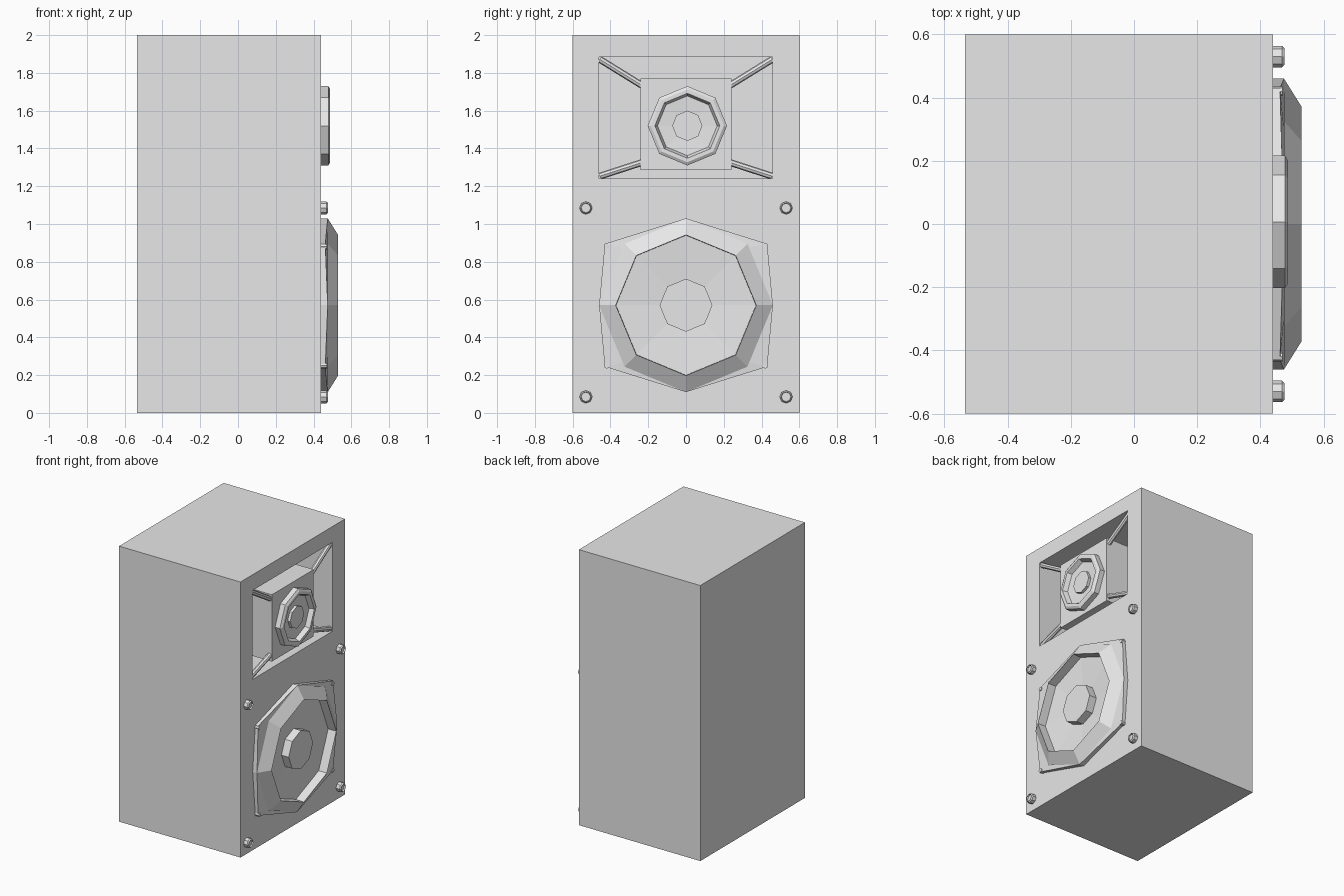
import bpy, bmesh, math
from mathutils import Vector

cube = bpy.data.objects.get("Cube")
if cube:
    bpy.data.objects.remove(cube, do_unlink=True)

grey = bpy.data.materials.new("plain_grey")
grey.use_nodes = True
COLOUR = (0.8, 0.8, 0.8, 1)
grey.diffuse_color = COLOUR
grey.node_tree.nodes["Principled BSDF"].inputs["Base Color"].default_value = COLOUR

FRONT = 0.44


def finish(name, bm):
    bmesh.ops.recalc_face_normals(bm, faces=bm.faces)
    mesh = bpy.data.meshes.new(name)
    bm.to_mesh(mesh)
    bm.free()
    mesh.materials.append(grey)
    obj = bpy.data.objects.new(name, mesh)
    bpy.context.collection.objects.link(obj)
    return obj


def box(bm, low, high):
    low, high = Vector(low), Vector(high)
    verts = bmesh.ops.create_cube(bm, size=1)["verts"]
    for v in verts:
        v.co = (low + high) / 2 + v.co * (high - low)


def loft(name, rings, cap=True):
    """Skin a list of point rings, closing the last one if asked."""
    bm = bmesh.new()
    rows = [[bm.verts.new(p) for p in ring] for ring in rings]
    n = len(rows[0])
    for a, b in zip(rows, rows[1:]):
        for i in range(n):
            j = (i + 1) % n
            bm.faces.new((a[i], a[j], b[j], b[i]))
    if cap:
        bm.faces.new(rows[-1])
    return finish(name, bm)


def ring(radius, x, y, z, sides=8):
    return [(x, y + radius * math.cos(math.tau * i / sides),
             z + radius * math.sin(math.tau * i / sides)) for i in range(sides)]


def lathe(name, profile, y, z):
    return loft(name, [ring(r, x, y, z) for r, x in profile])


# Cabinet with a rectangular horn recess in the front panel
bm = bmesh.new()
box(bm, (-0.535, -0.6, 0), (FRONT, 0.6, 2))
bm.normal_update()
panel = max(bm.faces, key=lambda f: f.normal.x)
bmesh.ops.inset_individual(bm, faces=[panel], thickness=0.1)
for v in panel.verts:
    v.co.y = 0.457 if v.co.y > 0 else -0.46
    v.co.z = 1.885 if v.co.z > 1 else 1.24
mouth = bmesh.ops.extrude_discrete_faces(bm, faces=[panel])["faces"][0]
bmesh.ops.translate(bm, verts=mouth.verts, vec=(-0.3, 0, 0))
finish("cabinet", bm)

# Block that carries the tweeter
bm = bmesh.new()
box(bm, (0.13, -0.24, 1.285), (FRONT, 0.24, 1.77))
finish("tweeter_block", bm)

# Diagonal struts in the recess corners
for side, sy in (("left", 1), ("right", -1)):
    for level, z_out, z_in in (("upper", 1.872, 1.735), ("lower", 1.253, 1.325)):
        a = Vector((FRONT - 0.02, sy * 0.457, z_out))
        b = Vector((FRONT - 0.02, sy * 0.235, z_in))
        bm = bmesh.new()
        bmesh.ops.create_cone(bm, cap_ends=True, segments=8, radius1=0.018,
                              radius2=0.018, depth=(b - a).length)
        bm.transform((b - a).to_track_quat("Z", "Y").to_matrix().to_4x4())
        bmesh.ops.translate(bm, verts=bm.verts, vec=(a + b) / 2)
        finish(f"{level}_{side}_strut", bm)

# Tweeter: rim, shallow dish and centre cap
lathe("tweeter", [(0.21, FRONT), (0.21, 0.478), (0.193, 0.488), (0.172, 0.488),
                  (0.158, 0.455), (0.08, 0.45), (0.08, 0.47)], 0.007, 1.52)

# Woofer: sloped surround, sunken cone and centre cap
lathe("woofer", [(0.46, 0.475), (0.372, 0.53), (0.37, 0.465),
                 (0.14, 0.447), (0.14, 0.505)], 0, 0.57)

# Woofer mounting plate with four corner lugs
outline = []
for i, p in enumerate(ring(0.46, 0, 0, 0.57)):
    lug = i % 2
    y = math.copysign(0.43, p[1]) if lug else p[1]
    outline.append((0.462 if lug else 0.475, y, p[2]))
loft("woofer_plate", [[(FRONT, y, z) for _, y, z in outline], outline,
                      ring(0.42, 0.475, 0, 0.57)], cap=False)

# Plate screws and panel pegs
for side, sy in (("left", 1), ("right", -1)):
    for level, z_screw, z_peg in (("upper", 0.88, 1.085), ("lower", 0.25, 0.085)):
        lathe(f"{level}_{side}_screw", [(0.015, FRONT), (0.015, 0.47)], sy * 0.42, z_screw)
        lathe(f"{level}_{side}_peg", [(0.034, FRONT), (0.034, 0.468), (0.027, 0.476),
                                      (0.025, 0.465)], sy * 0.53, z_peg)
